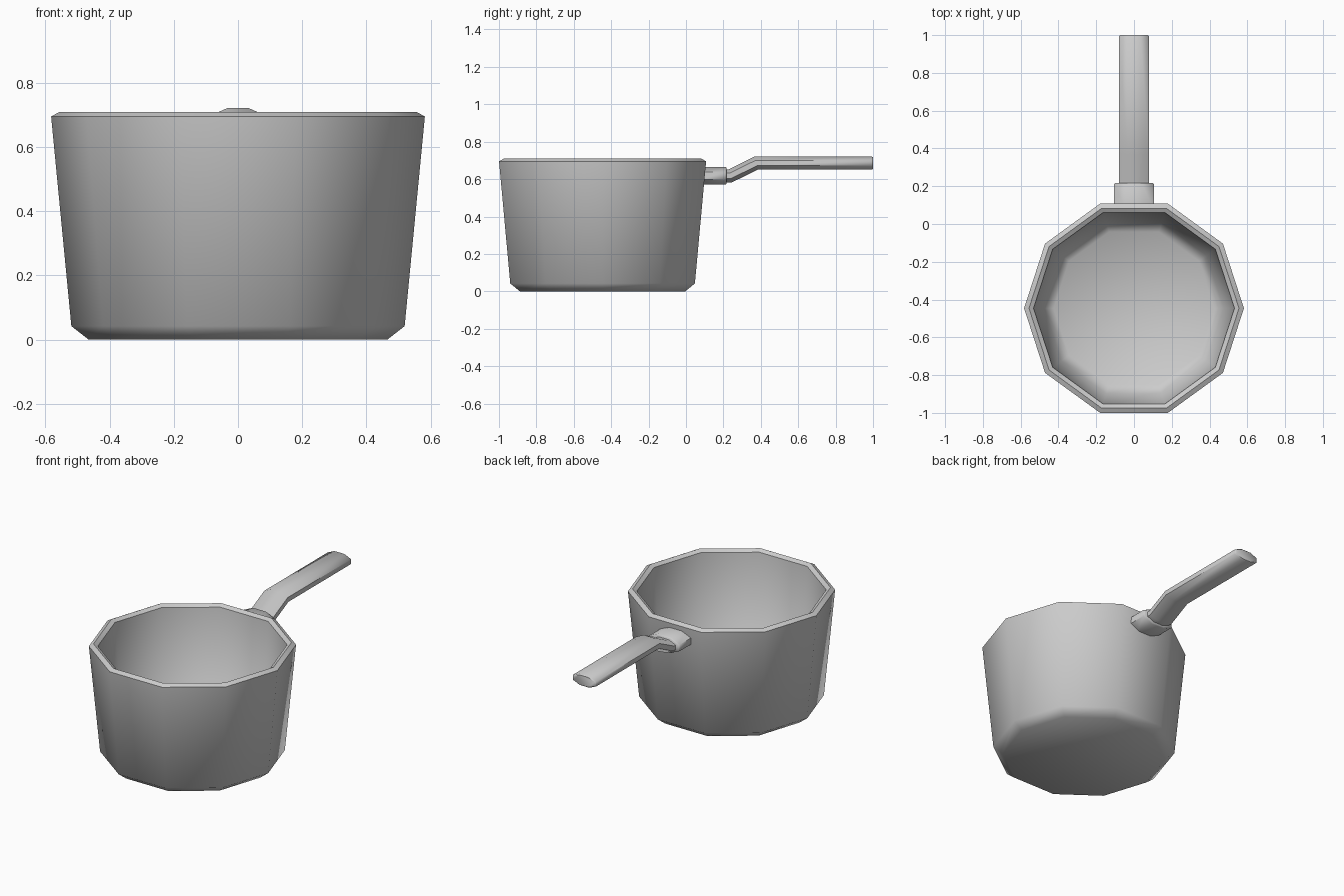
import bpy, math

if "Cube" in bpy.data.objects:
    bpy.data.objects.remove(bpy.data.objects["Cube"])

POT_Y = -0.446


def build(name, rings, angle):
    """Skin a list of equal-length rings into a capped solid."""
    n = len(rings[0])
    verts = [p for r in rings for p in r]
    faces = [(i * n + j, i * n + (j + 1) % n, (i + 1) * n + (j + 1) % n, (i + 1) * n + j)
             for i in range(len(rings) - 1) for j in range(n)]
    faces.append(tuple(reversed(range(n))))
    faces.append(tuple(range(len(verts) - n, len(verts))))
    mesh = bpy.data.meshes.new(name)
    mesh.from_pydata(verts, [], faces)
    obj = bpy.data.objects.new(name, mesh)
    bpy.context.collection.objects.link(obj)
    bpy.ops.object.select_all(action='DESELECT')
    obj.select_set(True)
    bpy.context.view_layer.objects.active = obj
    bpy.ops.object.mode_set(mode='EDIT')
    bpy.ops.mesh.select_all(action='SELECT')
    bpy.ops.mesh.normals_make_consistent(inside=False)
    bpy.ops.object.mode_set(mode='OBJECT')
    bpy.ops.object.shade_smooth_by_angle(angle=math.radians(angle))
    return obj


def pot_ring(r, z):
    return [(r * math.cos(math.tau * k / 10), POT_Y + r * math.sin(math.tau * k / 10), z)
            for k in range(10)]


def oval_ring(y, z, w, h, tilt=0.0):
    """Flattened octagon across the handle; tilt leans it to mitre a bend."""
    ring = []
    for k in range(8):
        a = math.tau * (k + 0.5) / 8
        c = math.cos(math.pi / 8)
        dz = h * math.sin(a) / c
        ring.append((w * math.cos(a) / c, y - dz * math.tan(tilt), z + dz))
    return ring


# pot body: outer wall, bevelled rim, inner wall and floor
profile = [(0.465, 0), (0.519, 0.042), (0.582, 0.695), (0.556, 0.709),
           (0.532, 0.695), (0.475, 0.07), (0.425, 0.035)]
build("pot_body", [pot_ring(r, z) for r, z in profile], 50)

# collar that joins the handle to the wall
build("handle_collar", [oval_ring(0.075, 0.618, 0.105, 0.048),
                        oval_ring(0.21, 0.618, 0.105, 0.048),
                        oval_ring(0.217, 0.618, 0.098, 0.042)], 50)

# cranked handle
bend = math.radians(13.3)
build("handle", [oval_ring(0.19, 0.617, 0.08, 0.035),
                 oval_ring(0.236, 0.617, 0.08, 0.035, bend),
                 oval_ring(0.376, 0.686, 0.08, 0.035, bend),
                 oval_ring(0.994, 0.686, 0.08, 0.035),
                 oval_ring(1.0, 0.686, 0.074, 0.030)], 50)
